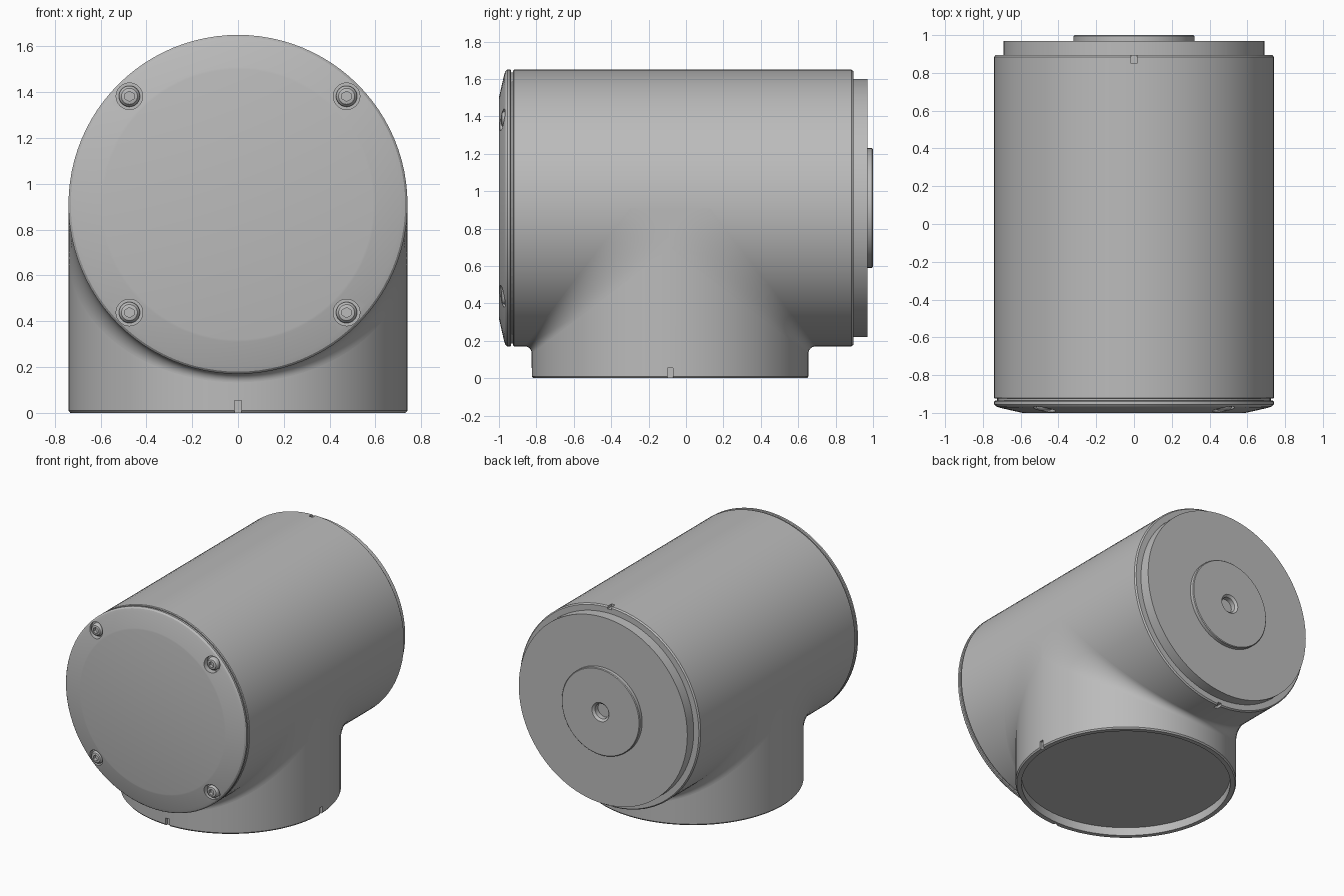
import bpy, bmesh, math
from mathutils import Vector

cube = bpy.data.objects.get("Cube")
if cube:
    bpy.data.objects.remove(cube)

R = 0.74            # radius shared by tube and socket
AXIS_Z = 0.91       # height of the tube axis
BASE_Y = -0.085     # position of the socket axis
SEGS = 96

grey = bpy.data.materials.new("plain_grey")
grey.use_nodes = True
GREY = (0.5, 0.5, 0.5, 1)
grey.diffuse_color = GREY
grey.node_tree.nodes["Principled BSDF"].inputs["Base Color"].default_value = GREY


def finish(bm, name):
    bmesh.ops.recalc_face_normals(bm, faces=bm.faces)
    mesh = bpy.data.meshes.new(name)
    bm.to_mesh(mesh)
    bm.free()
    mesh.materials.append(grey)
    obj = bpy.data.objects.new(name, mesh)
    bpy.context.collection.objects.link(obj)
    return obj


def loft(bm, rings, closed=False):
    """Skin a list of equal point loops and cap the ends."""
    loops = [[bm.verts.new(p) for p in ring] for ring in rings]
    n = len(loops[0])
    for a, b in zip(loops, loops[1:]):
        for i in range(n):
            j = (i + 1) % n
            bm.faces.new((a[i], a[j], b[j], b[i]))
    bm.faces.new(loops[0])
    bm.faces.new(loops[-1])


def lathe(name, profile, axis, centre, segs=SEGS):
    """Revolve (radius, position along axis) points about y or z."""
    def point(r, h, t):
        s, c = r * math.sin(t), r * math.cos(t)
        return Vector(centre) + Vector((s, h, -c) if axis == "Y" else (s, c, h))
    angles = [2 * math.pi * i / segs for i in range(segs)]
    bm = bmesh.new()
    loft(bm, [[point(r, h, t) for t in angles] for r, h in profile])
    return finish(bm, name)


def box(name, centre, size):
    bm = bmesh.new()
    bmesh.ops.create_cube(bm, size=1)
    for v in bm.verts:
        v.co = Vector(centre) + Vector(a * b for a, b in zip(v.co, size))
    return finish(bm, name)


def activate(obj):
    bpy.ops.object.select_all(action="DESELECT")
    obj.select_set(True)
    bpy.context.view_layer.objects.active = obj


def cut(obj, cutters):
    for cutter in cutters:
        activate(obj)
        mod = obj.modifiers.new("cut", "BOOLEAN")
        mod.operation, mod.solver, mod.object = "DIFFERENCE", "EXACT", cutter
        bpy.ops.object.modifier_apply(modifier=mod.name)
        bpy.data.objects.remove(cutter)


def smooth(obj):
    activate(obj)
    bpy.ops.object.shade_smooth_by_angle(angle=math.radians(25))


# Main tube with alignment notches at the top and bottom of its back rim
tube = lathe("tube_body", [(0.72, -0.925), (0.735, -0.925), (R, -0.92), (R, 0.885),
                           (0.732, 0.895), (0.70, 0.895)], "Y", (0, 0, AXIS_Z))
cut(tube, [box("notch_cutter", (0, 0.88, AXIS_Z + s * R), (0.03, 0.06, 0.04)) for s in (1, -1)])

# Upright socket with a shallow recess below, notched at the front and left
base = lathe("base_socket", [(0.70, 0.06), (0.70, 0), (0.732, 0), (R, 0.01), (R, 0.9)],
             "Z", (0, BASE_Y, 0))
cut(base, [box("notch_cutter", (0, BASE_Y - R, 0.02), (0.03, 0.04, 0.07)),
           box("notch_cutter", (R, BASE_Y, 0.02), (0.04, 0.03, 0.07))])

# Blends between socket and tube: concave arcs that widen towards the sides
ARC = 12
for name, side in (("front_blend", -1), ("back_blend", 1)):
    rings = []
    for i in range(SEGS // 2 + 1):
        t = math.pi * (i / (SEGS // 2) - 0.5)
        x, d = R * math.sin(t), R * math.cos(t)
        edge = 0.213 + 0.762 * d
        section = [(d / 2, d / 2)]
        for k in range(ARC + 1):
            a = 0.5 * math.pi * k / ARC
            section.append((edge - (edge - d) * math.sin(a), edge - (edge - d) * math.cos(a)))
        rings.append([(x, BASE_Y + side * p, AXIS_Z - q) for p, q in section])
    bm = bmesh.new()
    loft(bm, rings)
    smooth(finish(bm, name))

# Front lid with a sloped border, and core closing the gap behind it
lid = lathe("front_lid", [(0.59, -1.0), (0.60, -0.998), (0.71, -0.973), (0.73, -0.966),
                          (R, -0.955), (R, -0.94), (0.735, -0.935), (0.72, -0.935)],
            "Y", (0, 0, AXIS_Z))
lathe("lid_seam", [(0.725, -0.94), (0.725, -0.92)], "Y", (0, 0, AXIS_Z))

# Four socket-head screws sunk in the lid
spots = [(sx * 0.474, 0, AXIS_Z + sz * 0.472) for sx in (1, -1) for sz in (1, -1)]
cut(lid, [lathe("pocket_cutter", [(0.058, -1.05), (0.058, -0.95)], "Y", p, 32) for p in spots])
for n, p in enumerate(spots, 1):
    screw = lathe(f"lid_screw_{n}", [(0.024, -0.988), (0.035, -0.985), (0.043, -0.975),
                                     (0.046, -0.962), (0.046, -0.945)], "Y", p, 32)
    cut(screw, [lathe("hex_cutter", [(0.022, -1.05), (0.022, -0.965)], "Y", p, 6)])
    smooth(screw)

# Back plate and its raised centre disc with a blind hole
plate = lathe("back_plate", [(0.69, 0.88), (0.69, 0.97)], "Y", (0, 0, AXIS_Z))
disc = lathe("back_disc", [(0.32, 0.9), (0.32, 0.995), (0.315, 1.0)], "Y", (0, 0, AXIS_Z))
for part in (plate, disc):
    cut(part, [lathe("hole_cutter", [(0.055, 0.95), (0.055, 0.985), (0.07, 1.0), (0.07, 1.05)],
                     "Y", (0, 0, AXIS_Z), 32)])

for part in (tube, base, lid, plate, disc):
    smooth(part)
